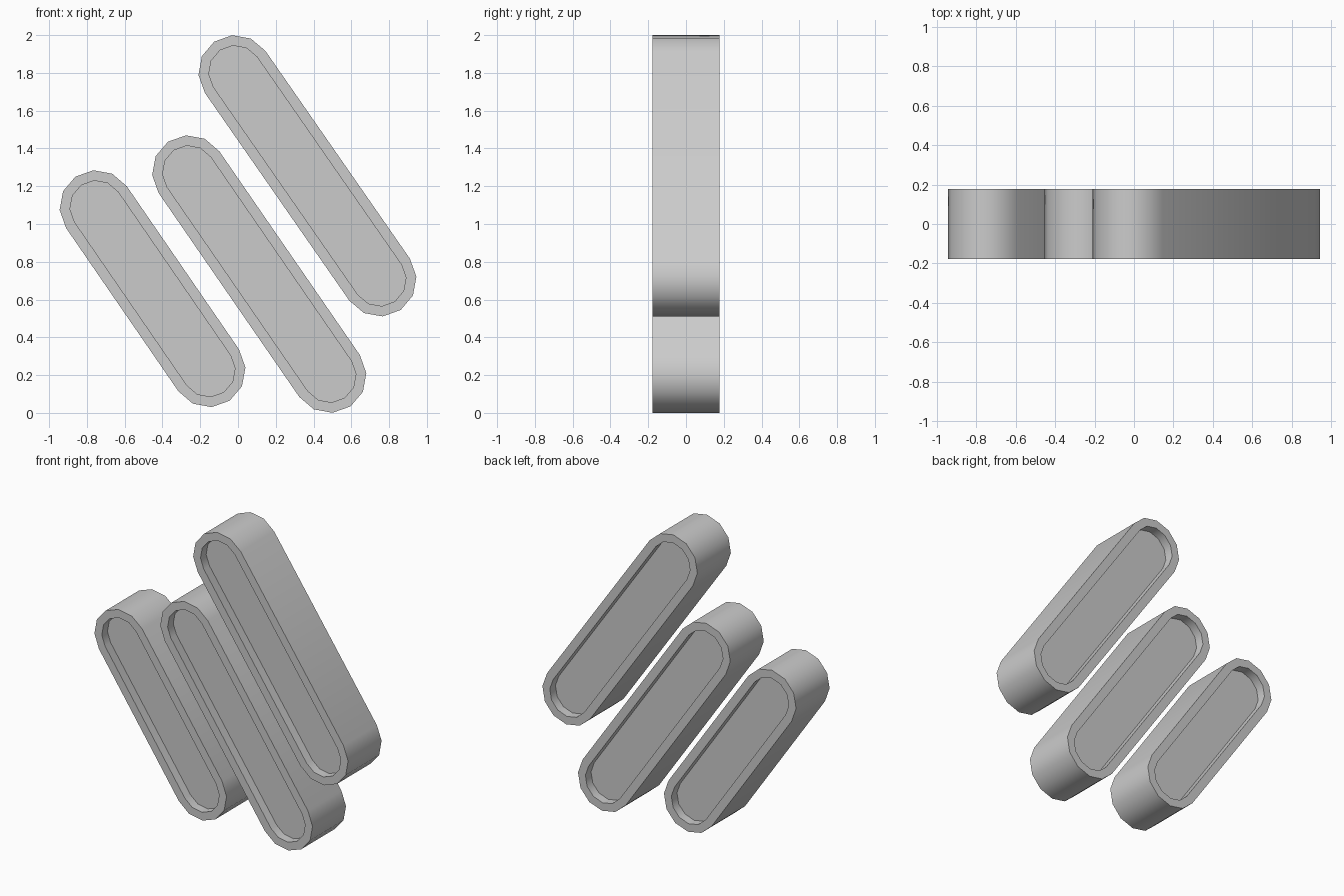
import bpy, bmesh
from math import pi, sin, cos, atan2

if "Cube" in bpy.data.objects:
    bpy.data.objects.remove(bpy.data.objects["Cube"])

HALF = 0.178    # half thickness along y
RADIUS = 0.195  # end radius
RIM = 0.055     # rim width
RECESS = 0.06   # depth of the sunken face
SEGS = 6        # facets per round end


def outline(a, b, r):
    """Stadium outline in x, z around the segment from a (top) to b (bottom)."""
    t = atan2(a[1] - b[1], a[0] - b[0])
    pts = []
    for (cx, cz), start in ((a, t - pi / 2), (b, t + pi / 2)):
        for i in range(SEGS + 1):
            w = start + pi * i / SEGS
            pts.append((cx + r * cos(w), cz + r * sin(w)))
    return pts


def bar(name, a, b):
    bm = bmesh.new()
    outer, inner = outline(a, b, RADIUS), outline(a, b, RADIUS - RIM)
    # Loops from front floor, over the rim and side, to back floor
    profile = [(inner, -HALF + RECESS), (inner, -HALF), (outer, -HALF),
               (outer, HALF), (inner, HALF), (inner, HALF - RECESS)]
    loops = [[bm.verts.new((x, y, z)) for x, z in pts] for pts, y in profile]
    n = len(outer)
    for p, q in zip(loops, loops[1:]):
        for i in range(n):
            j = (i + 1) % n
            bm.faces.new((p[i], p[j], q[j], q[i]))
    bm.faces.new(loops[0])
    bm.faces.new(loops[-1])
    bmesh.ops.recalc_face_normals(bm, faces=bm.faces)
    me = bpy.data.meshes.new(name)
    bm.to_mesh(me)
    bm.free()
    ob = bpy.data.objects.new(name, me)
    bpy.context.collection.objects.link(ob)
    bpy.context.view_layer.objects.active = ob
    ob.select_set(True)
    bpy.ops.object.shade_smooth_by_angle(angle=0.7)
    ob.select_set(False)


# Three slanted, parallel bars
bar("long_bar", (-0.015, 1.805), (0.75, 0.705))
bar("middle_bar", (-0.26, 1.275), (0.485, 0.195))
bar("short_bar", (-0.75, 1.09), (-0.155, 0.225))
